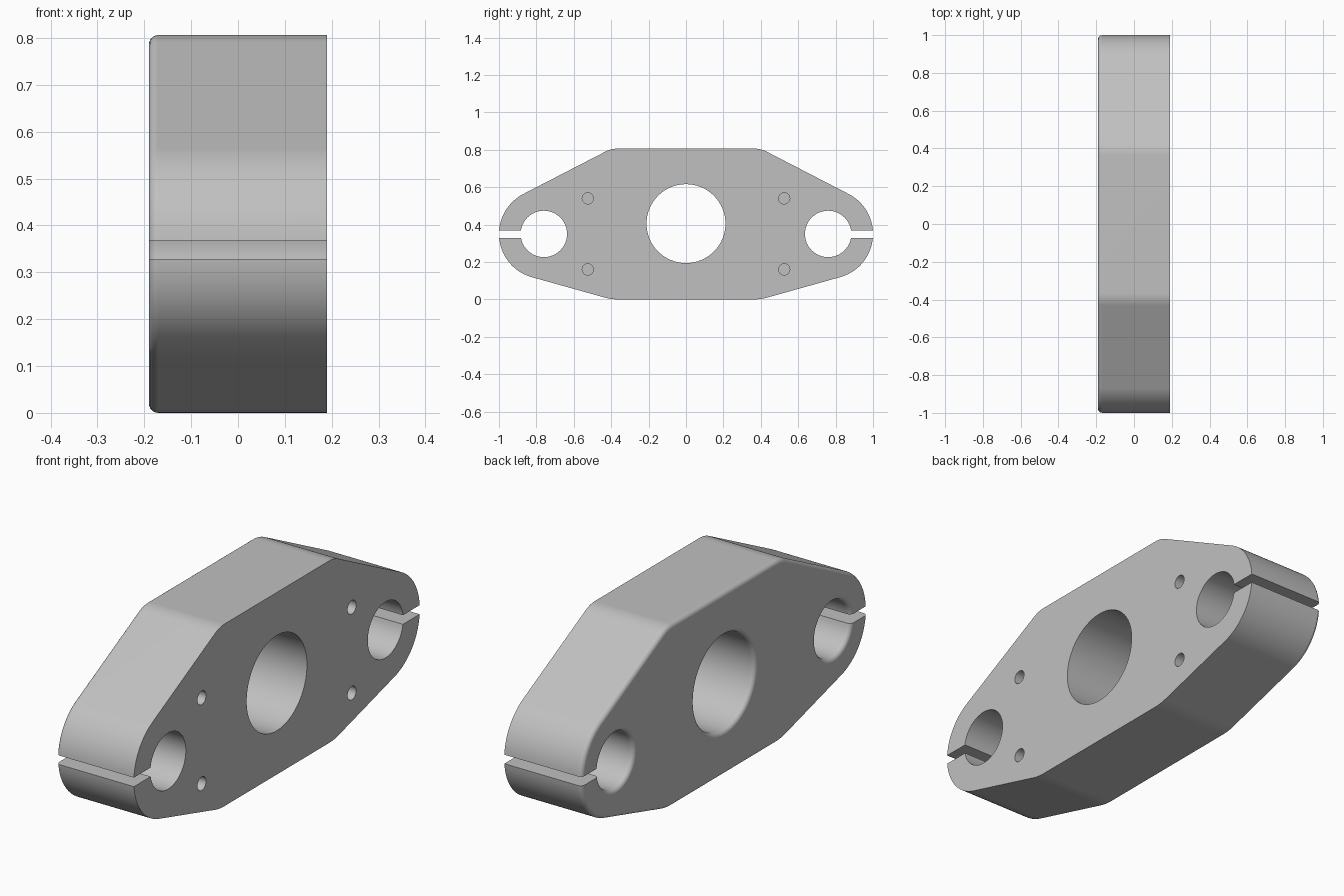
import bpy, bmesh, math
from mathutils import Vector

cube = bpy.data.objects.get("Cube")
if cube:
    bpy.data.objects.remove(cube)

HALF = 0.19          # half thickness along x
HEIGHT = 0.806
FILLET = 0.02        # rounded rim on the -x side
EAR = Vector((0.76, 0.35))
EAR_R = 0.24

grey = bpy.data.materials.new("light_grey")
grey.use_nodes = True
COLOUR = (0.53, 0.53, 0.53, 1)
grey.diffuse_color = COLOUR
grey.node_tree.nodes["Principled BSDF"].inputs["Base Color"].default_value = COLOUR


def make_object(name, bm):
    bmesh.ops.recalc_face_normals(bm, faces=bm.faces[:])
    mesh = bpy.data.meshes.new(name)
    bm.to_mesh(mesh)
    bm.free()
    mesh.materials.append(grey)
    obj = bpy.data.objects.new(name, mesh)
    bpy.context.collection.objects.link(obj)
    return obj


def tangent_angle(point, side):
    """Angle on the ear circle where the line from point touches it."""
    d = point - EAR
    return math.atan2(d.y, d.x) + side * math.acos(EAR_R / d.length)


def rounded_corner(before, corner, after, size=0.035, steps=6):
    a = corner + (before - corner).normalized() * size
    b = corner + (after - corner).normalized() * size
    ts = [i / steps for i in range(steps + 1)]
    return [a * (1 - t) ** 2 + corner * 2 * t * (1 - t) + b * t * t for t in ts]


def half_outline():
    """The +y half of the plate outline, from bottom to top, as (y, z)."""
    low, high = Vector((0.4, 0)), Vector((0.4, HEIGHT))
    start = tangent_angle(low, 1) - math.tau
    end = tangent_angle(high, -1)
    start = (start + math.pi) % math.tau - math.pi
    steps = 40
    arc = [EAR + EAR_R * Vector((math.cos(a), math.sin(a)))
           for a in (start + (end - start) * i / steps for i in range(steps + 1))]
    return (rounded_corner(Vector((0, 0)), low, arc[0]) + arc
            + rounded_corner(arc[-1], high, Vector((0, HEIGHT))))


def lathe(name, y, z, profile, sides=64):
    """Closed solid of revolution about an x-parallel axis; profile is (x, radius)."""
    bm = bmesh.new()
    rings = []
    for x, r in profile:
        angles = [math.tau * i / sides for i in range(sides)]
        rings.append([bm.verts.new((x, y + r * math.cos(a), z + r * math.sin(a)))
                      for a in angles])
    for a, b in zip(rings, rings[1:]):
        for i in range(sides):
            j = (i + 1) % sides
            bm.faces.new((a[i], a[j], b[j], b[i]))
    bm.faces.new(rings[0])
    bm.faces.new(rings[-1])
    return make_object(name, bm)


def through_hole(name, y, z, r):
    # Cutter flares out at the -x rim to leave a rounded edge
    flare = []
    for i in range(7):
        a = math.pi / 2 * i / 6
        flare.append((-HALF + FILLET * (1 - math.cos(a)), r + FILLET * (1 - math.sin(a))))
    return lathe(name, y, z, [(-HALF - 0.1, r + FILLET)] + flare + [(HALF + 0.1, r)])


def cut(body, cutter):
    cutter.hide_render = True
    mod = body.modifiers.new("cut", "BOOLEAN")
    mod.operation = "DIFFERENCE"
    mod.solver = "EXACT"
    mod.object = cutter
    bpy.ops.object.modifier_apply(modifier=mod.name)
    bpy.data.objects.remove(cutter)


# Plate body, extruded along x with a rounded -x rim
right = half_outline()
outline = right + [Vector((-p.x, p.y)) for p in reversed(right)]
bm = bmesh.new()
rim = bm.faces.new([bm.verts.new((-HALF, p.x, p.y)) for p in outline])
new = bmesh.ops.extrude_face_region(bm, geom=[rim], use_keep_orig=True)["geom"]
bmesh.ops.translate(bm, vec=(2 * HALF, 0, 0),
                    verts=[g for g in new if isinstance(g, bmesh.types.BMVert)])
bmesh.ops.recalc_face_normals(bm, faces=bm.faces[:])
edges = [e for e in bm.edges if all(v.co.x < 0 for v in e.verts)]
bmesh.ops.bevel(bm, geom=edges, offset=FILLET, offset_type="OFFSET",
                segments=6, profile=0.5, affect="EDGES")
body = make_object("clamp_plate", bm)
bpy.context.view_layer.objects.active = body
body.select_set(True)

# Central bore
cut(body, through_hole("bore_cutter", 0, 0.405, 0.211))

for side in (-1, 1):
    # Clamp hole in each ear
    cut(body, through_hole("clamp_hole_cutter", side * EAR.x, EAR.y, 0.124))
    # Clamp slot from the hole to the outer end
    bm = bmesh.new()
    bmesh.ops.create_cube(bm, size=1)
    bmesh.ops.scale(bm, vec=(1, 0.3, 0.04), verts=bm.verts[:])
    bmesh.ops.translate(bm, vec=(0, side * 0.93, EAR.y - 0.002), verts=bm.verts[:])
    cut(body, make_object("slot_cutter", bm))
    # Blind screw holes on the +x face
    for z in (0.16, 0.54):
        cut(body, lathe("screw_hole_cutter", side * 0.525, z,
                        [(HALF - 0.2, 0.03), (HALF + 0.1, 0.03)], 32))

bpy.ops.object.shade_smooth_by_angle(angle=math.radians(30))
weighted = body.modifiers.new("even_shading", "WEIGHTED_NORMAL")
weighted.keep_sharp = True
